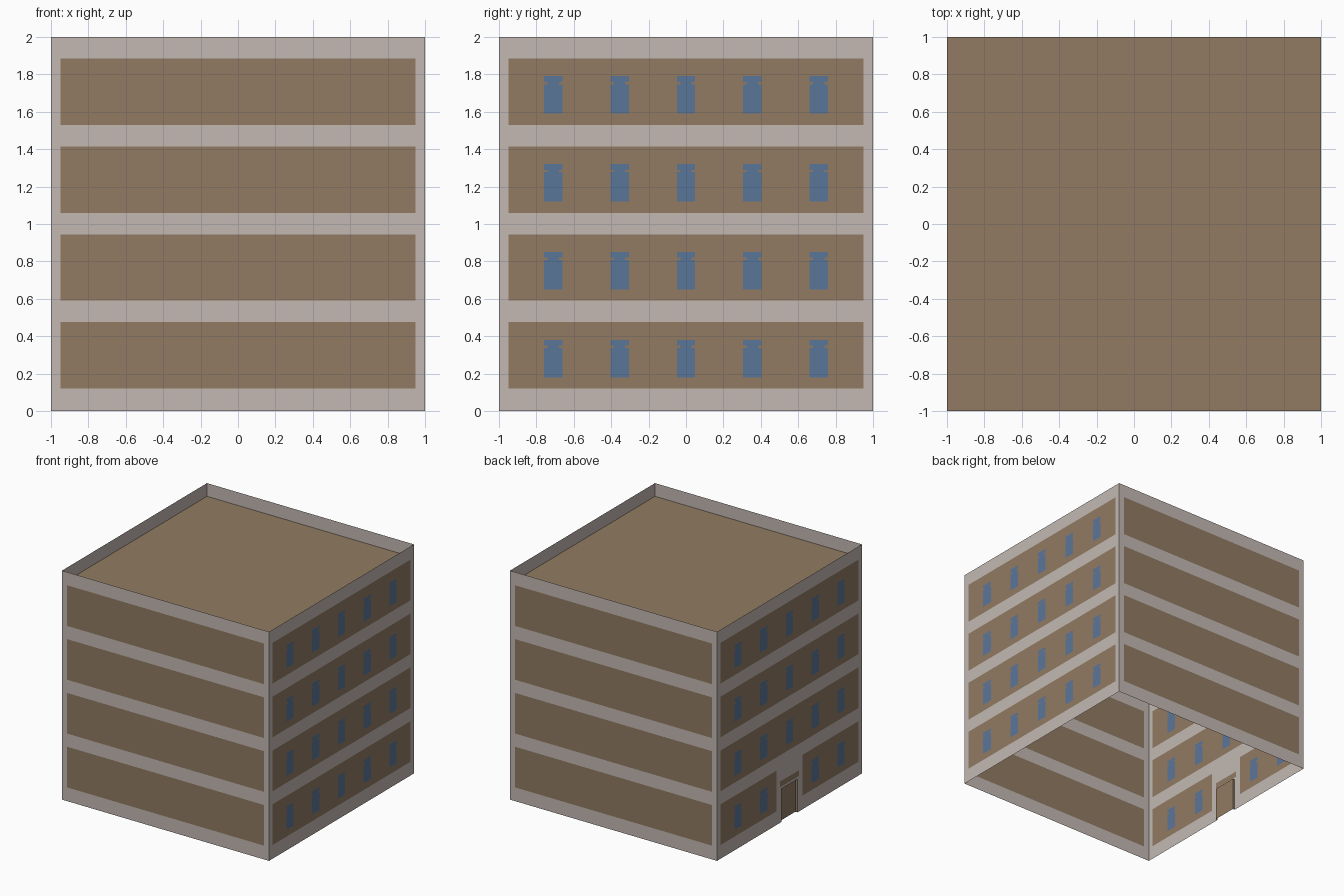
import bpy, bmesh, math
from mathutils import Matrix, Vector

if "Cube" in bpy.data.objects:
    bpy.data.objects.remove(bpy.data.objects["Cube"])


def srgb(r, g, b):
    f = lambda c: c / 12.92 if c <= 0.04045 else ((c + 0.055) / 1.055) ** 2.4
    return (f(r / 255), f(g / 255), f(b / 255), 1)


def material(name, rgb):
    m = bpy.data.materials.new(name)
    m.diffuse_color = srgb(*rgb)
    m.use_nodes = True
    m.node_tree.nodes["Principled BSDF"].inputs["Base Color"].default_value = m.diffuse_color
    return m


MATS = [material("pale_trim", (195, 185, 179)),
        material("brown_brick", (145, 123, 98)),
        material("window_blue", (90, 118, 153))]
TRIM, BRICK, GLASS = range(3)

STOREY = 0.47
FLOORS = 4
ROOF_Z = 1.885
WINDOWS = [-0.71, -0.355, 0, 0.355, 0.71]
DOOR_W, DOOR_H, DOOR_DEPTH = 0.11, 0.29, 0.02


def make_object(name, bm):
    me = bpy.data.meshes.new(name)
    bm.to_mesh(me)
    bm.free()
    for m in MATS:
        me.materials.append(m)
    ob = bpy.data.objects.new(name, me)
    bpy.context.collection.objects.link(ob)
    return ob


def wall_colour(u, z, windows, door):
    """Colour of a wall point, u across and z up."""
    floor = min(int(z / STOREY - 0.02), FLOORS - 1)
    h = z - floor * STOREY
    if door and floor == 0 and abs(u) < 0.18:
        lintel = abs(u) < 0.13 and 0.31 < z < 0.36
        return BRICK if lintel else TRIM
    if abs(u) > 0.95 or not 0.12 < h < 0.475:
        return TRIM
    if windows:
        d = min(abs(u - w) for w in WINDOWS)
        neck = 0.337 < h < 0.35
        if 0.18 < h < 0.38 and d < (0.03 if neck else 0.049):
            return GLASS
    return BRICK


def build_wall(name, angle, windows=False, door=False):
    # Cut lines across and up the wall
    us, zs = {-1, -0.95, 0.95, 1}, {0, 2}
    steps = [0.12, 0.475]
    if windows:
        us |= {round(w + d, 4) for w in WINDOWS for d in (-0.049, -0.03, 0.03, 0.049)}
        steps += [0.18, 0.337, 0.35, 0.38]
    zs |= {round(f * STOREY + s, 4) for f in range(FLOORS) for s in steps}
    if door:
        us |= {s * v for s in (-1, 1) for v in (0.18, 0.13, DOOR_W)}
        zs |= {DOOR_H, 0.31, 0.36}
    us, zs = sorted(us), sorted(zs)

    bm = bmesh.new()
    grid = [[bm.verts.new((u, -1, z)) for z in zs] for u in us]
    for i in range(len(us) - 1):
        for j in range(len(zs) - 1):
            u, z = (us[i] + us[i + 1]) / 2, (zs[j] + zs[j + 1]) / 2
            if door and abs(u) < DOOR_W and z < DOOR_H:
                continue
            f = bm.faces.new((grid[i][j], grid[i + 1][j],
                              grid[i + 1][j + 1], grid[i][j + 1]))
            f.material_index = wall_colour(u, z, windows, door)
    bm.transform(Matrix.Rotation(angle, 4, 'Z'))
    return make_object(name, bm)


# Four single-sheet walls; windows on the two sides, door on the left
build_wall("front_wall", 0)
build_wall("right_wall", math.pi / 2, windows=True)
build_wall("back_wall", math.pi)
build_wall("left_wall", -math.pi / 2, windows=True, door=True)

# Roof slab set below the parapet
bm = bmesh.new()
bmesh.ops.create_grid(bm, x_segments=1, y_segments=1, size=1)
bm.transform(Matrix.Translation(Vector((0, 0, ROOF_Z))))
for f in bm.faces:
    f.material_index = BRICK
make_object("roof", bm)

# Recessed door leaf with its jambs and head
bm = bmesh.new()
outline = [(-DOOR_W, 0), (-DOOR_W, DOOR_H), (DOOR_W, DOOR_H), (DOOR_W, 0)]
outer = [bm.verts.new((-1, y, z)) for y, z in outline]
inner = [bm.verts.new((-1 + DOOR_DEPTH, y, z)) for y, z in outline]
bm.faces.new(inner[::-1])
for i in range(3):
    bm.faces.new((outer[i], outer[i + 1], inner[i + 1], inner[i]))
for f in bm.faces:
    f.material_index = BRICK
    f.normal_update()
    if f.normal.x > 0.5:
        f.normal_flip()
make_object("door", bm)
